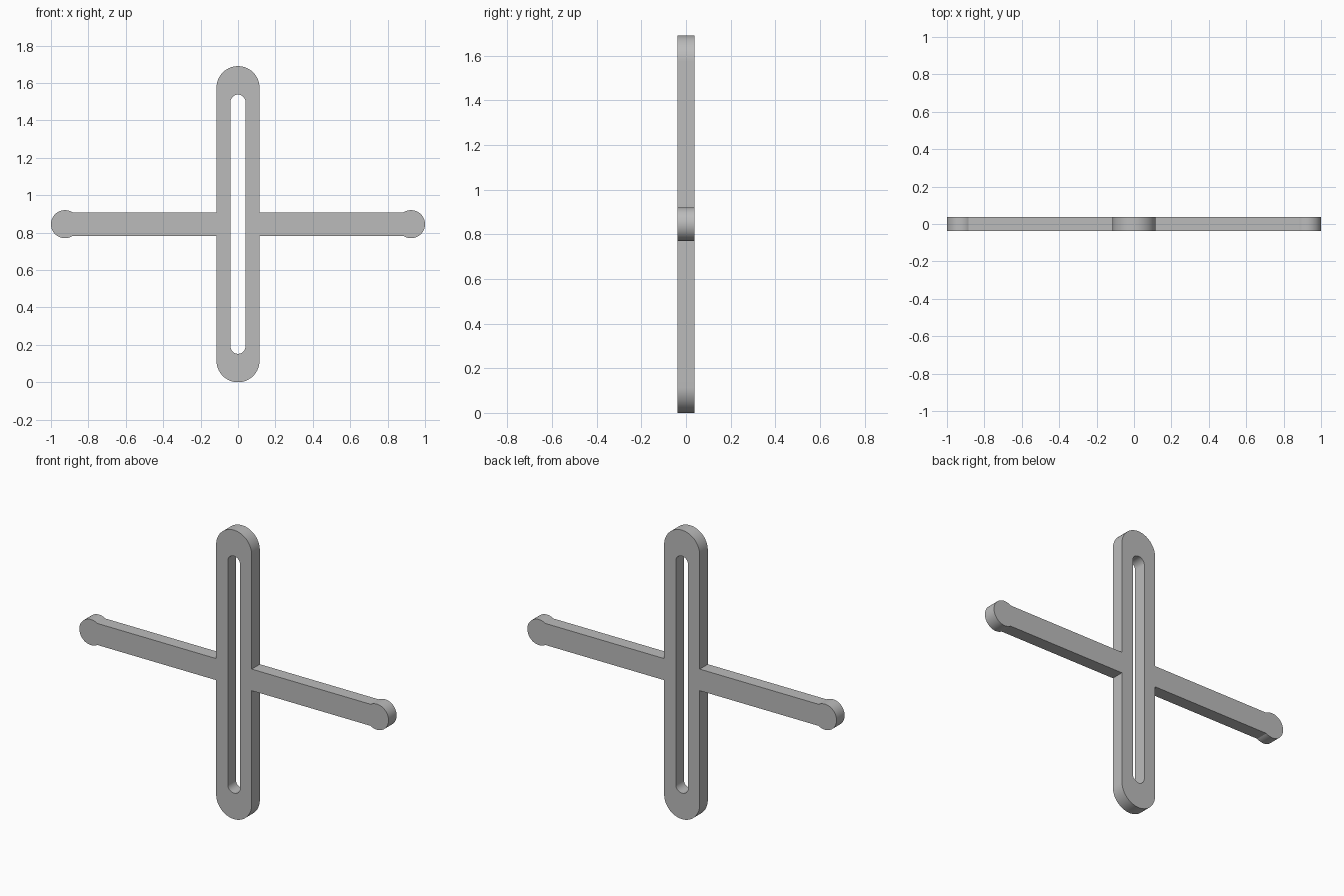
import bpy
import bmesh
from math import sin, cos, pi, asin, sqrt

cube = bpy.data.objects.get("Cube")
if cube:
    bpy.data.objects.remove(cube, do_unlink=True)

MID_Z = 0.845          # height of the crossbar
THICK = 0.075
LOOP_R, SLOT_R = 0.115, 0.04
LOOP_C = MID_Z - LOOP_R        # centre of the outer rounded end
SLOT_C = 0.693 - SLOT_R        # centre of the slot's rounded end
ARM_H = 0.063
BALL_R = 0.075
BALL_X = 1 - BALL_R


def arc(cx, cz, r, a0, a1, n):
    return [(cx + r * cos(a0 + (a1 - a0) * i / n),
             cz + r * sin(a0 + (a1 - a0) * i / n)) for i in range(n + 1)]


# One quarter of the flat outline: slot edge, rounded top, arm, round tip
neck = pi - asin(ARM_H / BALL_R)
outline = [(SLOT_R, 0)]
outline += arc(0, SLOT_C, SLOT_R, 0, pi / 2, 16)
outline += arc(0, LOOP_C, LOOP_R, pi / 2, 0, 24)
outline += [(LOOP_R, ARM_H)]
outline += arc(BALL_X, 0, BALL_R, neck, 0, 32)

bm = bmesh.new()
bm.faces.new([bm.verts.new((0 if abs(x) < 1e-6 else x, 0, z)) for x, z in outline])
mesh = bpy.data.meshes.new("slotted_cross_plate")
bm.to_mesh(mesh)
bm.free()
plate = bpy.data.objects.new("slotted_cross_plate", mesh)
bpy.context.collection.objects.link(plate)
plate.location.z = MID_Z

# Mirror the quarter both ways, then give it thickness
mirror = plate.modifiers.new("mirror", 'MIRROR')
mirror.use_axis = (True, False, True)
mirror.merge_threshold = 0.0005
solid = plate.modifiers.new("thickness", 'SOLIDIFY')
solid.thickness = THICK
solid.offset = 0

bpy.ops.object.select_all(action='DESELECT')
plate.select_set(True)
bpy.context.view_layer.objects.active = plate
for name in ("mirror", "thickness"):
    bpy.ops.object.modifier_apply(modifier=name)

# Consistent outward normals, smooth rounded ends
bm = bmesh.new()
bm.from_mesh(plate.data)
bmesh.ops.recalc_face_normals(bm, faces=bm.faces)
bm.to_mesh(plate.data)
bm.free()
bpy.ops.object.shade_smooth_by_angle(angle=pi / 6)

grey = bpy.data.materials.new("plain grey")
grey.use_nodes = True
colour = (0.5, 0.5, 0.5, 1)
grey.diffuse_color = colour
grey.node_tree.nodes["Principled BSDF"].inputs["Base Color"].default_value = colour
plate.data.materials.append(grey)
